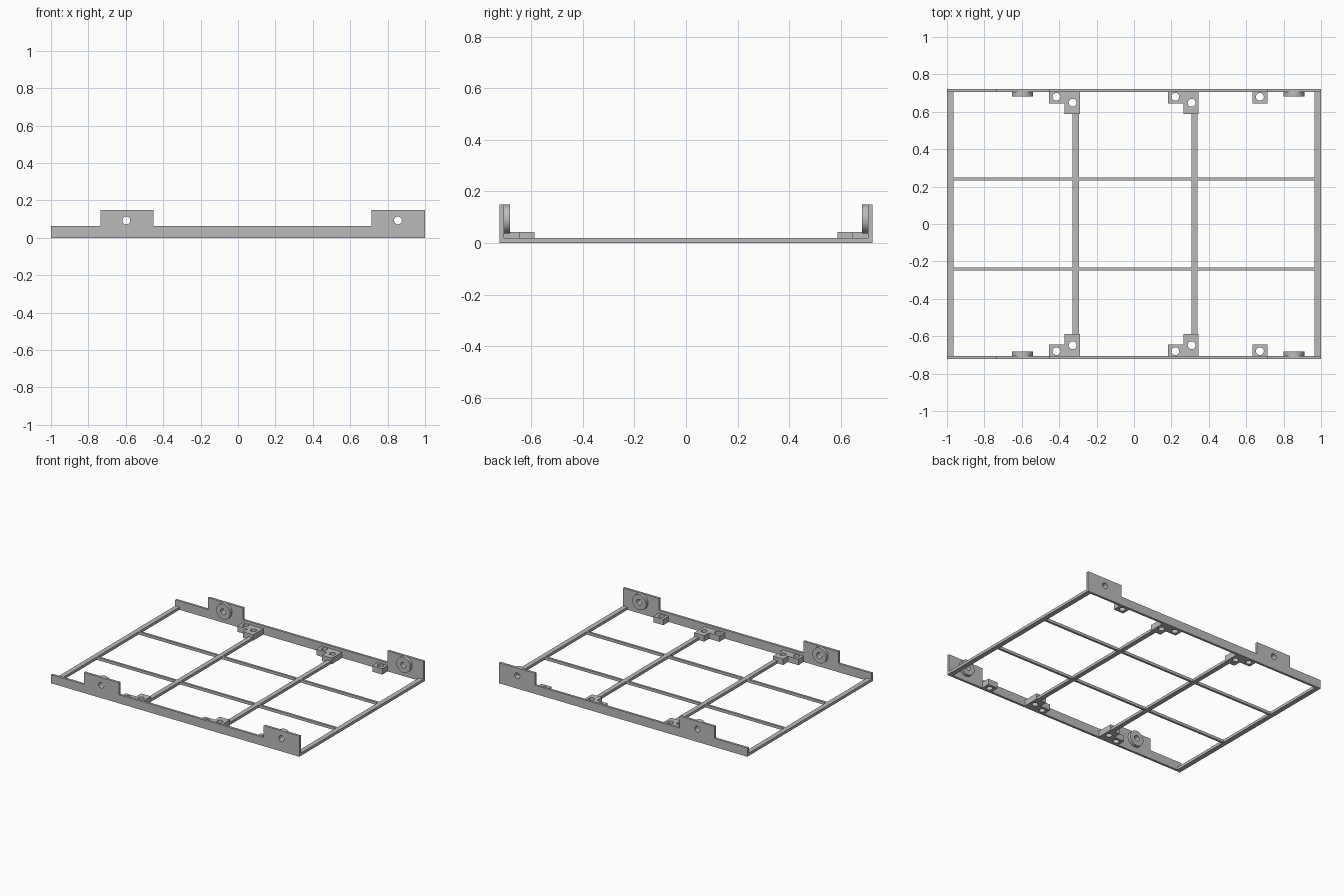
import bpy
import bmesh
from math import sin, cos, pi, radians
from mathutils import Matrix

cube = bpy.data.objects.get("Cube")
if cube:
    bpy.data.objects.remove(cube, do_unlink=True)

grey = bpy.data.materials.new("plain grey")
grey.use_nodes = True
colour = (0.5, 0.5, 0.5, 1)
grey.diffuse_color = colour
grey.node_tree.nodes["Principled BSDF"].inputs["Base Color"].default_value = colour


def circle(x, y, r, n=32):
    return [(x + r * cos(2 * pi * i / n), y + r * sin(2 * pi * i / n)) for i in range(n)]


def rect(x0, x1, y0, y1):
    return [(x0, y0), (x1, y0), (x1, y1), (x0, y1)]


def plate(name, loops, thickness, location, upright=False):
    """Fill an outline with holes, give it thickness and make it a mesh."""
    curve = bpy.data.curves.new(name, "CURVE")
    curve.dimensions = "2D"
    curve.fill_mode = "BOTH"
    curve.extrude = thickness / 2
    for loop in loops:
        spline = curve.splines.new("POLY")
        spline.points.add(len(loop) - 1)
        for point, (x, y) in zip(spline.points, loop):
            point.co = (x, y, 0, 1)
        spline.use_cyclic_u = True
    temp = bpy.data.objects.new(name, curve)
    bpy.context.collection.objects.link(temp)
    bpy.context.view_layer.update()
    shape = temp.evaluated_get(bpy.context.evaluated_depsgraph_get())
    mesh = bpy.data.meshes.new_from_object(shape)
    bpy.data.objects.remove(temp, do_unlink=True)
    bm = bmesh.new()
    bm.from_mesh(mesh)
    bmesh.ops.remove_doubles(bm, verts=bm.verts, dist=1e-5)
    if upright:
        bm.transform(Matrix.Rotation(radians(90), 4, "X"))
    bmesh.ops.recalc_face_normals(bm, faces=bm.faces)
    bm.to_mesh(mesh)
    bm.free()
    mesh.name = name
    mesh.materials.clear()
    mesh.materials.append(grey)
    obj = bpy.data.objects.new(name, mesh)
    obj.location = location
    bpy.context.collection.objects.link(obj)
    bpy.ops.object.select_all(action="DESELECT")
    obj.select_set(True)
    bpy.context.view_layer.objects.active = obj
    bpy.ops.object.shade_smooth_by_angle(angle=radians(30))


EDGE, WALL, HOLE = 0.722, 0.017, 0.021
INNER = EDGE - WALL
BAR, BLOCK = 0.02, 0.043
TAB_HOLES = (-0.597, 0.855)
PIVOT = 0.093

# Side rail outline with its two raised tabs
rail = [(-1, 0), (1, 0), (1, 0.15), (0.713, 0.15), (0.713, 0.063),
        (-0.453, 0.063), (-0.453, 0.15), (-0.735, 0.15), (-0.735, 0.063), (-1, 0.063)]

for side, s in (("front", -1), ("back", 1)):
    plate(side + "_rail", [rail] + [circle(x, PIVOT, HOLE) for x in TAB_HOLES],
          WALL, (0, s * (EDGE - WALL / 2), 0), upright=True)

    # Round bosses on the inner face of each tab
    for x in TAB_HOLES:
        plate(side + "_boss", [circle(0, 0, 0.056, 48), circle(0, 0, HOLE)],
              0.023, (x, s * (INNER - 0.0115), PIVOT), upright=True)

    # Stepped mounting blocks with two screw holes
    for x in (-0.29, 0.346):
        outline = [(-0.165, INNER), (0, INNER), (0, 0.587), (-0.081, 0.587),
                   (-0.081, 0.643), (-0.165, 0.643)]
        loops = [outline, circle(-0.125, 0.68, HOLE), circle(-0.038, 0.648, HOLE)]
        plate(side + "_stepped_block", [[(px, s * py) for px, py in l] for l in loops],
              BLOCK, (x, 0, BLOCK / 2))

    # Small mounting block with one screw hole
    loops = [rect(0.633, 0.713, 0.643, INNER), circle(0.673, 0.68, HOLE)]
    plate(side + "_small_block", [[(px, s * py) for px, py in l] for l in loops],
          BLOCK, (0, 0, BLOCK / 2))

    # Thin bar running the length of the frame
    plate(side + "_long_bar", [rect(-0.965, 0.965, -0.008, 0.008)],
          BAR, (0, s * 0.241, BAR / 2))

# End bars and cross bars
for name, x, half_width, reach in (("left_end_bar", 0.9825, 0.0175, INNER),
                                   ("right_end_bar", -0.9825, 0.0175, INNER),
                                   ("left_cross_bar", 0.323, 0.0165, 0.587),
                                   ("right_cross_bar", -0.311, 0.0165, 0.587)):
    plate(name, [rect(-half_width, half_width, -reach, reach)], BAR, (x, 0, BAR / 2))
